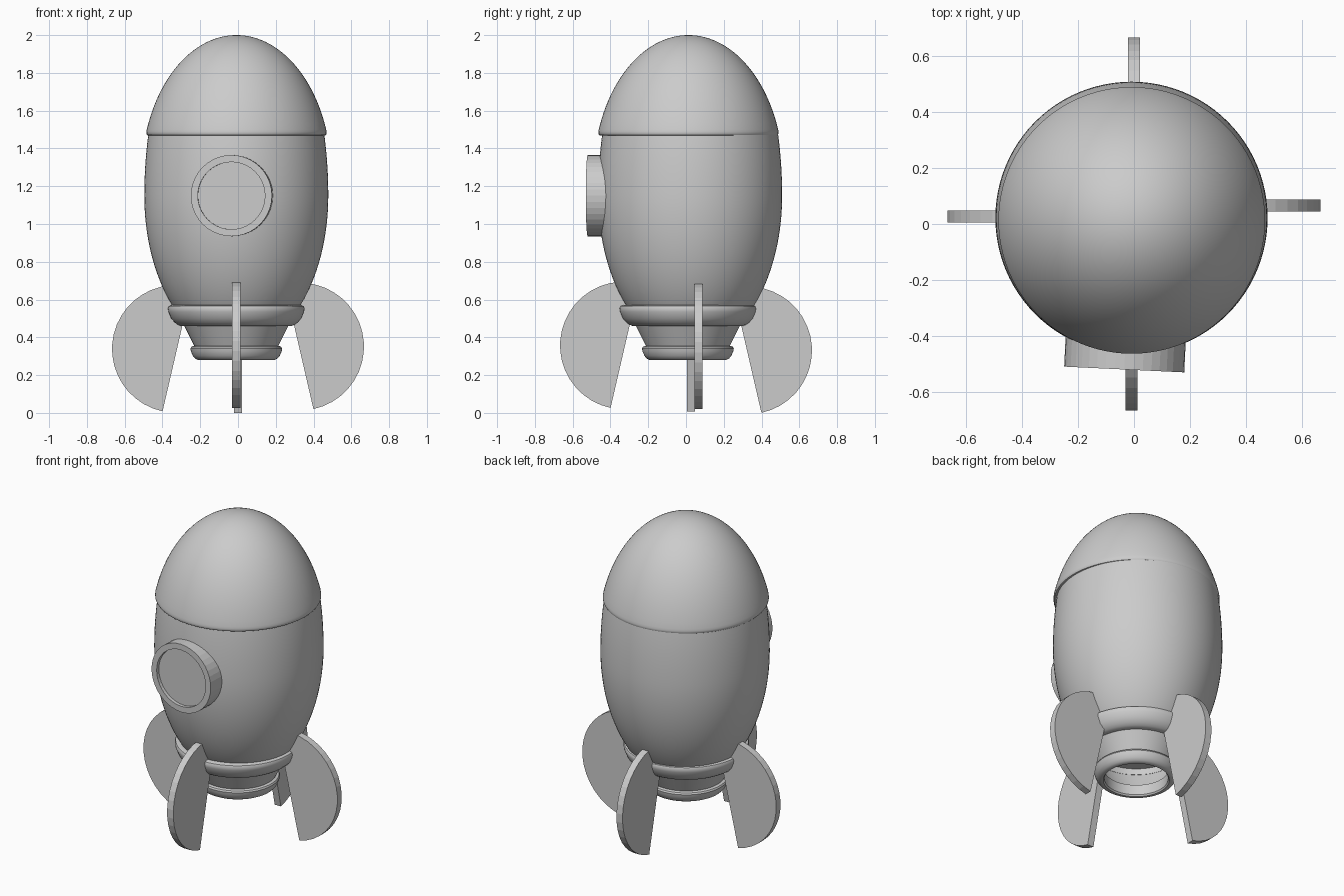
import bpy, bmesh, math
from mathutils import Matrix, Vector

if "Cube" in bpy.data.objects:
    bpy.data.objects.remove(bpy.data.objects["Cube"])


def finish(bm, name, matrix=Matrix(), smooth=None):
    bmesh.ops.remove_doubles(bm, verts=bm.verts, dist=1e-5)
    bmesh.ops.recalc_face_normals(bm, faces=bm.faces)
    mesh = bpy.data.meshes.new(name)
    bm.to_mesh(mesh)
    bm.free()
    ob = bpy.data.objects.new(name, mesh)
    bpy.context.collection.objects.link(ob)
    ob.matrix_world = matrix
    if smooth:
        bpy.ops.object.select_all(action='DESELECT')
        bpy.context.view_layer.objects.active = ob
        ob.select_set(True)
        bpy.ops.object.shade_smooth_by_angle(angle=math.radians(smooth))
    return ob


def lathe(name, profile, matrix=Matrix(), segs=96, smooth=35, closed=False):
    """Spin (radius, z) points about z; closed joins the last point to the first."""
    bm = bmesh.new()
    vs = [bm.verts.new((r, 0, z)) for r, z in profile]
    edges = [bm.edges.new(p) for p in zip(vs, vs[1:])]
    if closed:
        edges.append(bm.edges.new((vs[-1], vs[0])))
    bmesh.ops.spin(bm, geom=vs + edges, cent=(0, 0, 0), axis=(0, 0, 1),
                   angle=math.tau, steps=segs, use_merge=True)
    return finish(bm, name, matrix, smooth)


def ellipse(a, b, mid, z0, z1, n):
    zs = [z0 + (z1 - z0) * i / n for i in range(n + 1)]
    return [(a * math.sqrt(max(0, 1 - ((z - mid) / b) ** 2)), z) for z in zs]


# Hull: bulging barrel, capped at both ends
hull = [(0, 0.50)] + ellipse(0.487, 0.81, 1.15, 0.50, 1.15, 18)
hull += ellipse(0.487, 1.11, 1.15, 1.15, 1.50, 10)[1:] + [(0, 1.50)]
lathe("hull", hull, Matrix.Translation((-0.009, 0.022, 0)))

# Nose cone with a rolled lower lip
mid, b = 1.25, 0.75
a = 0.475 / math.sqrt(1 - (0.25 / b) ** 2)
nose = [(0, 1.468), (0.465, 1.468), (0.473, 1.471), (0.477, 1.478), (0.477, 1.488)]
for i in range(29):
    t = math.asin(0.25 / b) + (math.pi / 2 - math.asin(0.25 / b)) * i / 28
    nose.append((a * math.cos(t) if i < 28 else 0, mid + b * math.sin(t)))
lathe("nose_cone", nose, Matrix.Translation((-0.008, 0.013, 0)))

# Tail: collar, nozzle tube and exhaust ring
tail = Matrix.Translation((-0.009, 0.010, 0))
lathe("tail_collar", [(0.25, 0.57), (0.345, 0.57), (0.357, 0.565), (0.362, 0.553),
                      (0.359, 0.535), (0.345, 0.50), (0.325, 0.478), (0.31, 0.467),
                      (0.295, 0.461), (0.25, 0.461)], tail, closed=True)
lathe("nozzle", [(0.285, 0.48), (0.245, 0.40), (0.21, 0.33),
                 (0.19, 0.33), (0.225, 0.40), (0.26, 0.48)], tail, closed=True)
lathe("exhaust_ring", [(0.185, 0.355), (0.225, 0.355), (0.238, 0.350), (0.243, 0.340),
                       (0.240, 0.325), (0.230, 0.302), (0.218, 0.288), (0.205, 0.281),
                       (0.190, 0.281), (0.183, 0.290)], tail, closed=True)

# Porthole: its axis points straight out from the hull axis
out = Vector((-0.048, -1, 0)).normalized()
face = Matrix.Translation((-0.009, 0.022, 1.15)) @ out.to_track_quat('Z', 'Y').to_matrix().to_4x4()
lathe("porthole_frame", [(0.215, 0.40), (0.215, 0.543), (0.178, 0.543), (0.178, 0.40)],
      face, segs=40, smooth=None, closed=True)
lathe("porthole_glass", [(0, 0.40), (0.182, 0.40), (0.182, 0.522), (0, 0.522)],
      face, segs=40, smooth=None)


# Fins: disc segments cut by a slanted inner edge
def fin(name, angle, shift):
    bm = bmesh.new()
    n, r, t = 20, 0.338, 0.0215
    pts = []
    for i in range(n + 1):
        k = math.radians(-78 + 182 * i / n)
        pts.append((0.329 + r * math.cos(k), 0.345 + r * math.sin(k)))
    f = bm.faces.new([bm.verts.new((x, -t, z)) for x, z in pts])
    ext = bmesh.ops.extrude_face_region(bm, geom=[f])
    bmesh.ops.translate(bm, vec=(0, 2 * t, 0),
                        verts=[v for v in ext["geom"] if isinstance(v, bmesh.types.BMVert)])
    finish(bm, name, Matrix.Translation(shift) @ Matrix.Rotation(math.radians(angle), 4, 'Z'))


fin("right_fin", 0, (0, 0.066, 0.006))
fin("left_fin", 180, (0, 0.026, -0.006))
fin("front_fin", -90, (-0.009, 0, 0.012))
fin("back_fin", 90, (0, 0, -0.014))
